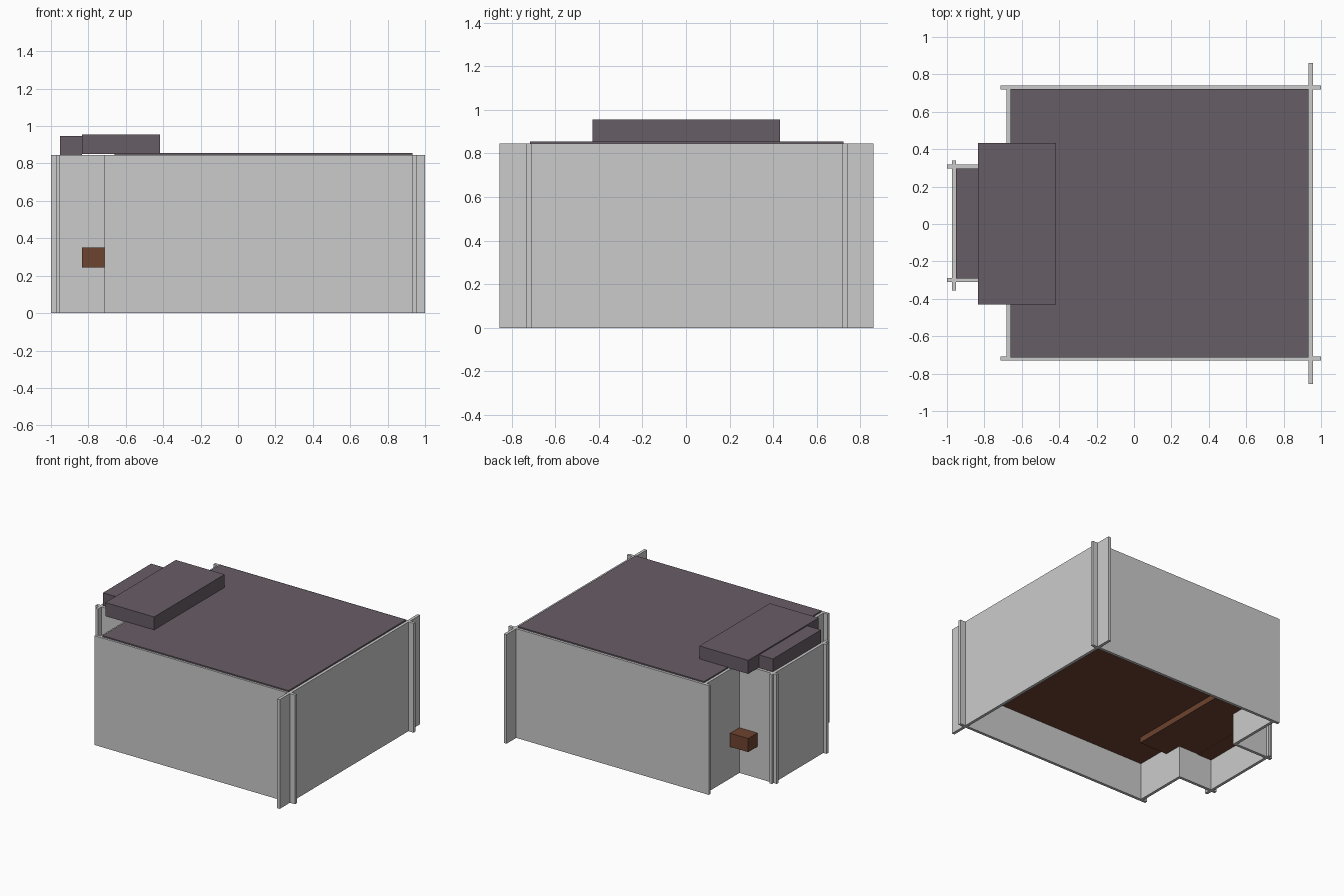
import bpy
import bmesh
from mathutils import Matrix, Vector

default = bpy.data.objects.get("Cube")
if default:
    bpy.data.objects.remove(default, do_unlink=True)


def material(name, rgb):
    mat = bpy.data.materials.new(name)
    mat.use_nodes = True
    colour = (*rgb, 1.0)
    mat.diffuse_color = colour
    mat.node_tree.nodes["Principled BSDF"].inputs["Base Color"].default_value = colour
    return mat


PLASTER = material("pale grey plaster", (0.60, 0.60, 0.60))
SLATE = material("purple grey roof", (0.137, 0.110, 0.133))
WOOD = material("brown floor", (0.155, 0.056, 0.028))


def box(name, mat, xs, ys, zs):
    """Axis-aligned box given its extents along each axis."""
    low, high = (Vector(corner) for corner in zip(xs, ys, zs))
    bm = bmesh.new()
    bmesh.ops.create_cube(bm, size=1)
    bm.transform(Matrix.Translation((low + high) / 2) @ Matrix.Diagonal((*(high - low), 1)))
    mesh = bpy.data.meshes.new(name)
    bm.to_mesh(mesh)
    bm.free()
    mesh.materials.append(mat)
    obj = bpy.data.objects.new(name, mesh)
    bpy.context.collection.objects.link(obj)
    return obj


THICK = 0.022
WALL_Z = (0, 0.845)


def wall_along_x(name, y, x0, x1):
    box(name, PLASTER, (x0, x1), (y - THICK / 2, y + THICK / 2), WALL_Z)


def wall_along_y(name, x, y0, y1):
    box(name, PLASTER, (x - THICK / 2, x + THICK / 2), (y0, y1), WALL_Z)


# Main room walls, overshooting one another at the corners
wall_along_x("front_wall", -0.72, -0.715, 1.0)
wall_along_x("back_wall", 0.73, -0.715, 1.0)
wall_along_y("left_wall", 0.945, -0.855, 0.86)
wall_along_y("right_wall_front", -0.67, -0.72, -0.30)
wall_along_y("right_wall_back", -0.67, 0.31, 0.73)

# Porch walls
wall_along_x("porch_front_wall", -0.30, -1.0, -0.66)
wall_along_x("porch_back_wall", 0.308, -1.0, -0.66)
wall_along_y("porch_end_wall", -0.962, -0.355, 0.34)

# Roof and floor share plan outlines: room slab, threshold block, porch block
MAIN = ((-0.66, 0.933), (-0.715, 0.722))
MIDDLE = ((-0.835, -0.417), (-0.43, 0.432))
PORCH = ((-0.952, -0.833), (-0.291, 0.298))

box("main_roof", SLATE, *MAIN, (0.843, 0.855))
box("threshold_roof", SLATE, *MIDDLE, (0.85, 0.955))
box("porch_roof", SLATE, *PORCH, (0.846, 0.946))

box("main_floor", WOOD, *MAIN, (0.288, 0.30))
box("threshold_floor", WOOD, *MIDDLE, (0.245, 0.35))
box("porch_floor", WOOD, *PORCH, (0.24, 0.34))
